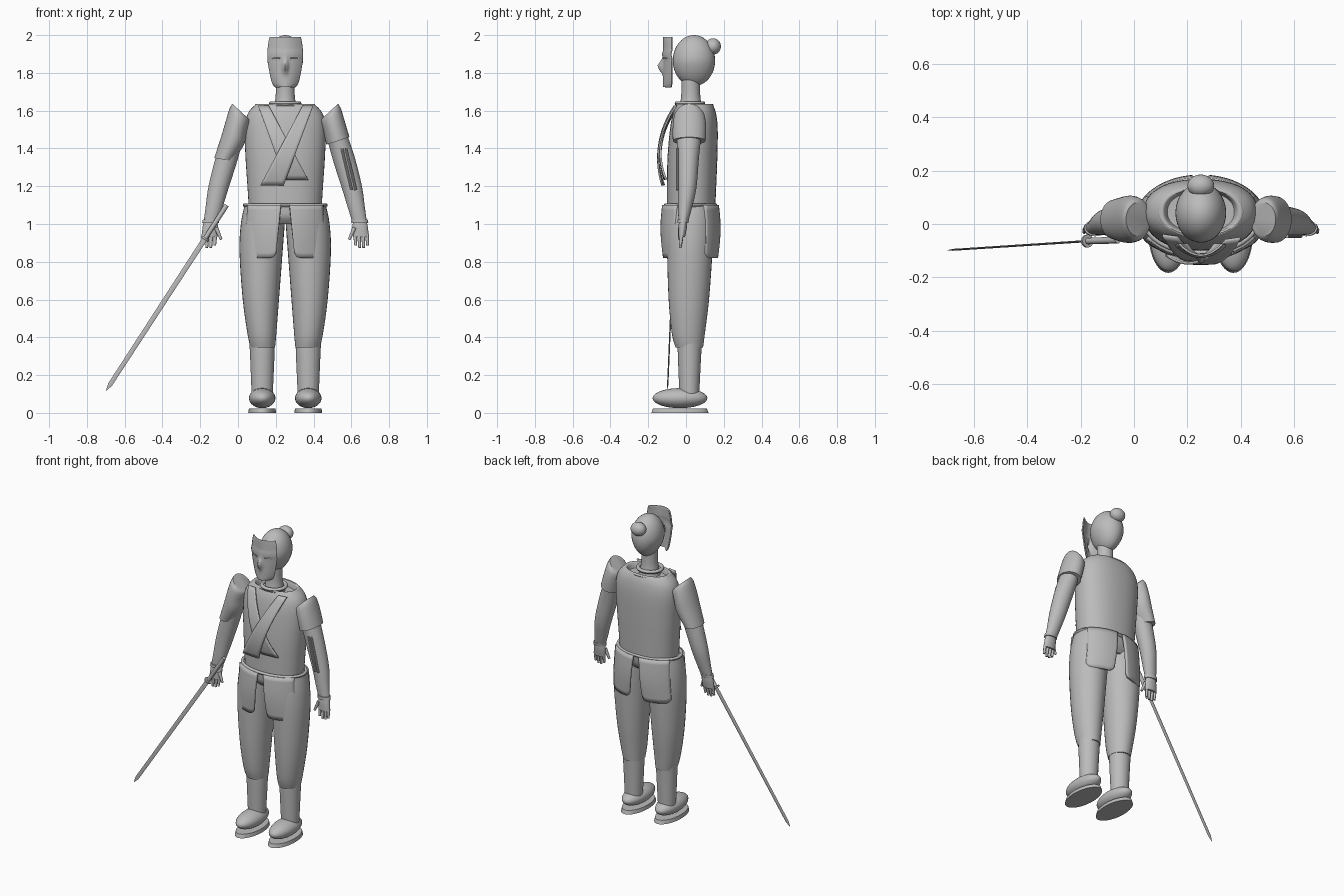
import bpy
import bmesh
from math import cos, sin, pi, exp, radians
from mathutils import Vector, Matrix

default_cube = bpy.data.objects.get("Cube")
if default_cube:
    bpy.data.objects.remove(default_cube, do_unlink=True)

CENTRE = 0.25  # the body stands beside the origin, the sword balances it

grey = bpy.data.materials.new("plain grey")
grey.use_nodes = True
grey.diffuse_color = (0.5, 0.5, 0.5, 1)
for node in grey.node_tree.nodes:
    if node.type == "BSDF_PRINCIPLED":
        node.inputs["Base Color"].default_value = grey.diffuse_color


def finish(name, bm, thickness=0):
    """Turn a bmesh into a smooth object, optionally thickened."""
    bmesh.ops.recalc_face_normals(bm, faces=bm.faces)
    mesh = bpy.data.meshes.new(name)
    bm.to_mesh(mesh)
    bm.free()
    for polygon in mesh.polygons:
        polygon.use_smooth = True
    mesh.set_sharp_from_angle(angle=radians(40))
    mesh.materials.append(grey)
    obj = bpy.data.objects.new(name, mesh)
    bpy.context.collection.objects.link(obj)
    if thickness:
        solid = obj.modifiers.new("thickness", "SOLIDIFY")
        solid.thickness = thickness
        solid.offset = 0
    return obj


def spline(rings, steps):
    """Add smooth in-between rings."""
    result = []
    for i in range(len(rings) - 1):
        a, b = rings[max(i - 1, 0)], rings[i]
        c, d = rings[i + 1], rings[min(i + 2, len(rings) - 1)]
        for k in range(steps):
            t = k / steps
            result.append([q + t / 2 * (r - p + t * (2*p - 5*q + 4*r - s + t * (3*(q - r) + s - p)))
                           for p, q, r, s in zip(a, b, c, d)])
    return result + [rings[-1]]


def flip(rings):
    return [(2 * CENTRE - r[0], r[1], 2 * CENTRE - r[2], *r[3:]) for r in rings]


def loft(name, rings, sides=32, power=2, steps=4):
    """Skin rings given as two side points (x, z) and a depth range in y."""
    bm = bmesh.new()
    loops = []
    for ax, az, bx, bz, y0, y1 in spline(rings, steps):
        loop = []
        for i in range(sides):
            c, s = cos(2 * pi * i / sides), sin(2 * pi * i / sides)
            u = abs(c) ** (2 / power) * (1 if c > 0 else -1)
            v = abs(s) ** (2 / power) * (1 if s > 0 else -1)
            loop.append(bm.verts.new(((ax + bx + u * (bx - ax)) / 2,
                                      (y0 + y1 + v * (y1 - y0)) / 2,
                                      (az + bz + u * (bz - az)) / 2)))
        loops.append(loop)
    for low, high in zip(loops, loops[1:]):
        for i in range(sides):
            j = (i + 1) % sides
            bm.faces.new((low[i], low[j], high[j], high[i]))
    bm.faces.new(loops[0])
    bm.faces.new(loops[-1])
    return finish(name, bm)


def level(rings):
    """Level rings from (z, x low, x high, y low, y high)."""
    return [(a, z, b, z, y0, y1) for z, a, b, y0, y1 in rings]


def shell(name, point, columns, rows, thickness):
    """Thin sheet from a function of u and v in 0..1."""
    bm = bmesh.new()
    grid = [[bm.verts.new(point(i / columns, j / rows)) for i in range(columns + 1)]
            for j in range(rows + 1)]
    for j in range(rows):
        for i in range(columns):
            bm.faces.new((grid[j][i], grid[j][i+1], grid[j+1][i+1], grid[j+1][i]))
    return finish(name, bm, thickness)


def ball(name, centre, radii, taper=0):
    bm = bmesh.new()
    bmesh.ops.create_uvsphere(bm, u_segments=32, v_segments=20, radius=1)
    for v in bm.verts:
        v.co.x *= 1 - taper * max(0, -v.co.z)
    bmesh.ops.transform(bm, verts=bm.verts,
                        matrix=Matrix.Translation(centre) @ Matrix.Diagonal((*radii, 1)))
    return finish(name, bm)


def rod(name, start, end, r0, r1, sides=16, stretch=1):
    bm = bmesh.new()
    start, end = Vector(start), Vector(end)
    axis = end - start
    bmesh.ops.create_cone(bm, cap_ends=True, segments=sides, radius1=r0, radius2=r1, depth=axis.length)
    bmesh.ops.transform(bm, verts=bm.verts, matrix=Matrix.Translation((start + end) / 2)
                        @ axis.to_track_quat("Z", "Y").to_matrix().to_4x4()
                        @ Matrix.Diagonal((1, stretch, 1, 1)))
    return finish(name, bm)


def hoop(name, z, rx, y0, y1, r):
    def point(u, v):
        a, b = 2 * pi * u, 2 * pi * v
        return (CENTRE + (rx + r * cos(b)) * cos(a),
                (y0 + y1) / 2 + ((y1 - y0) / 2 + r * cos(b)) * sin(a), z + r * sin(b))
    return shell(name, point, 40, 10, 0)


# Head, hair bun and neck
ball("head", (CENTRE, 0.042, 1.865), (0.095, 0.112, 0.135), 0.2)
ball("hair_bun", (CENTRE, 0.143, 1.94), (0.05, 0.042, 0.043))
neck = [(1.58, .07), (1.64, .056), (1.69, .05), (1.77, .05)]
loft("neck", level([(z, CENTRE - r, CENTRE + r, .025 - r, .025 + r) for z, r in neck]))

# Curved face mask with nose and eye slits
mask_rows = spline([(1.725, .05), (1.745, .066), (1.80, .08), (1.88, .092), (1.95, .088), (1.99, .08)], 4)


def mask_point(u, v):
    z, half = mask_rows[round(v * (len(mask_rows) - 1))]
    x = (2 * u - 1) * half
    nose = .03 * exp(-(x / .013) ** 2) * exp(-((z - 1.835) / .03) ** 2)
    brow = .006 * exp(-((z - 1.9) / .012) ** 2)
    return (CENTRE + x, -.117 + .042 * (2 * u - 1) ** 2 - nose - brow, z)


shell("face_mask", mask_point, 32, len(mask_rows) - 1, .008)
for side in (-1, 1):
    rod("eye_slit", (CENTRE + side * .028, -.12, 1.877), (CENTRE + side * .068, -.101, 1.877), .004, .003, 8)

# Torso with a sunken neck opening, collar and belt
torso = [(1.09, .193, -.1, .155), (1.2, .2, -.1, .16), (1.35, .21, -.098, .166), (1.5, .215, -.085, .168),
         (1.58, .2, -.07, .16), (1.625, .165, -.052, .145), (1.635, .14, -.04, .13), (1.6, .125, -.03, .12)]
loft("torso", level([(z, CENTRE - r, CENTRE + r, a, b) for z, r, a, b in torso]), 48, 2.25)
hoop("torso_rim", 1.628, .152, -.046, .138, .008)
hoop("collar", 1.638, .074, -.048, .09, .012)
hoop("belt", 1.1, .215, -.108, .155, .01)
hips = [(1.0, .2, -.07, .12), (1.04, .22, -.1, .145), (1.1, .215, -.105, .155)]
loft("hips", level([(z, CENTRE - r, CENTRE + r, a, b) for z, r, a, b in hips]), 40)


# Two crossed chest sashes that widen downward
def sash(name, x_top, x_end, z_end, lift):
    def point(u, v):
        x = x_top + (x_end - x_top) * v + (2 * u - 1) * (.028 + .034 * v)
        y = -.058 - .25 * v + .19 * v * v + .6 * (x - CENTRE) ** 2 - lift
        return (x, y, 1.625 - (1.625 - z_end) * v)
    shell(name, point, 6, 16, .01)


sash("sash_under", .135, .31, 1.235, -.004)
sash("sash_over", .37, .18, 1.205, .008)


# Four padded hip panels
def hip_panel(name, side, face):
    def point(u, v):
        inner = .1 + .1 * v
        c = inner + (.87 - inner) * u
        s = (1 - c * c) ** .5
        rounding = .025 * (2 * u - 1) ** 8
        return (CENTRE + side * (.225 + .015 * v) * c,
                .024 + face * (.143 + .01 * sin(pi * v)) * s, 1.1 - (.28 - rounding) * v)
    shell(name, point, 14, 10, .016)


# Legs, shoes and panels on both sides
trousers = level([(1.1, .035, .25, -.09, .14), (1.0, .015, .247, -.1, .145), (.85, .008, .236, -.1, .14),
                  (.6, .025, .217, -.092, .122), (.42, .05, .203, -.075, .1), (.345, .066, .196, -.055, .09)])
shin = level([(.38, .06, .195, -.045, .085), (.3, .064, .193, -.043, .08), (.1, .072, .184, -.035, .07)])
for side, place in (("right", list), ("left", flip)):
    sign = -1 if side == "right" else 1
    x = CENTRE + sign * .122
    loft(side + "_trouser_leg", place(trousers))
    loft(side + "_shin", place(shin))
    ball(side + "_shoe", (x, -.032, .078), (.07, .145, .053))
    rod(side + "_sole", (x, -.032, 0), (x, -.032, .024), .074, .07, 40, 2.04)
    hip_panel(side + "_front_panel", sign, -1)
    hip_panel(side + "_back_panel", sign, 1)

# Arms and sleeves, the right sleeve being longer
forearm = [(.475, 1.44, .575, 1.48, -.05, .08), (.505, 1.33, .616, 1.36, -.045, .068),
           (.553, 1.18, .656, 1.2, -.042, .055), (.585, 1.075, .672, 1.085, -.042, .03),
           (.606, 1.01, .681, 1.02, -.04, .012)]
sleeve = [(.443, 1.556, .53, 1.637, -.045, .08), (.437, 1.54, .545, 1.61, -.062, .098),
          (.452, 1.487, .565, 1.545, -.07, .106), (.468, 1.42, .59, 1.46, -.07, .104)]
long_end = [(.525, 1.333, .626, 1.349, -.056, .09)]
hand = level([(1.02, .61, .68, -.036, .006), (.98, .606, .688, -.04, .004), (.93, .61, .692, -.04, -.005)])
for side, place, sign in (("left", list, 1), ("right", flip, -1)):
    loft(side + "_arm", place(forearm))
    loft(side + "_sleeve", place(sleeve if sign > 0 else sleeve + long_end))
    loft(side + "_hand", place(hand), 20)
    loft(side + "_cuff", place(level([(1.025, .6, .686, -.046, .016), (1.005, .602, .69, -.046, .012)])), 24, 2, 1)

    def reach(x, y, z):
        return (CENTRE + sign * (x - CENTRE), y, z)
    for i in range(4):
        x = .62 + .021 * i
        drop = .868 + .012 * abs(i - 1.5)
        rod(side + "_finger", reach(x, -.022, .945), reach(x + .003, -.03, drop), .0105, .007, 10)
    rod(side + "_thumb", reach(.616, -.03, .98), reach(.589, -.036, .918), .012, .007, 10)

# Forearm guard strips on the left arm
for shift in (0, .022):
    rod("forearm_strip", (.55 + shift, -.046, 1.4), (.602 + shift, -.046, 1.18), .007, .007, 8)

# Sword held in the right hand
pommel, guard, tip = Vector((-.06, -.06, 1.1)), Vector((-.175, -.064, .922)), Vector((-.698, -.098, .118))
rod("sword_grip", pommel, guard, .013, .012)
along = (tip - guard).normalized()
rod("sword_guard", guard - along * .005, guard + along * .005, .024, .024, 20)
across = Vector((-along.z, 0, along.x))
blade = []
for t, half in ((0, .014), (.96, .012), (1, .001)):
    p = guard.lerp(tip, t)
    a, b = p - across * half, p + across * half
    blade.append((a.x, a.z, b.x, b.z, p.y - half * .3, p.y + half * .3))
loft("sword_blade", blade, 4, 2, 1)
